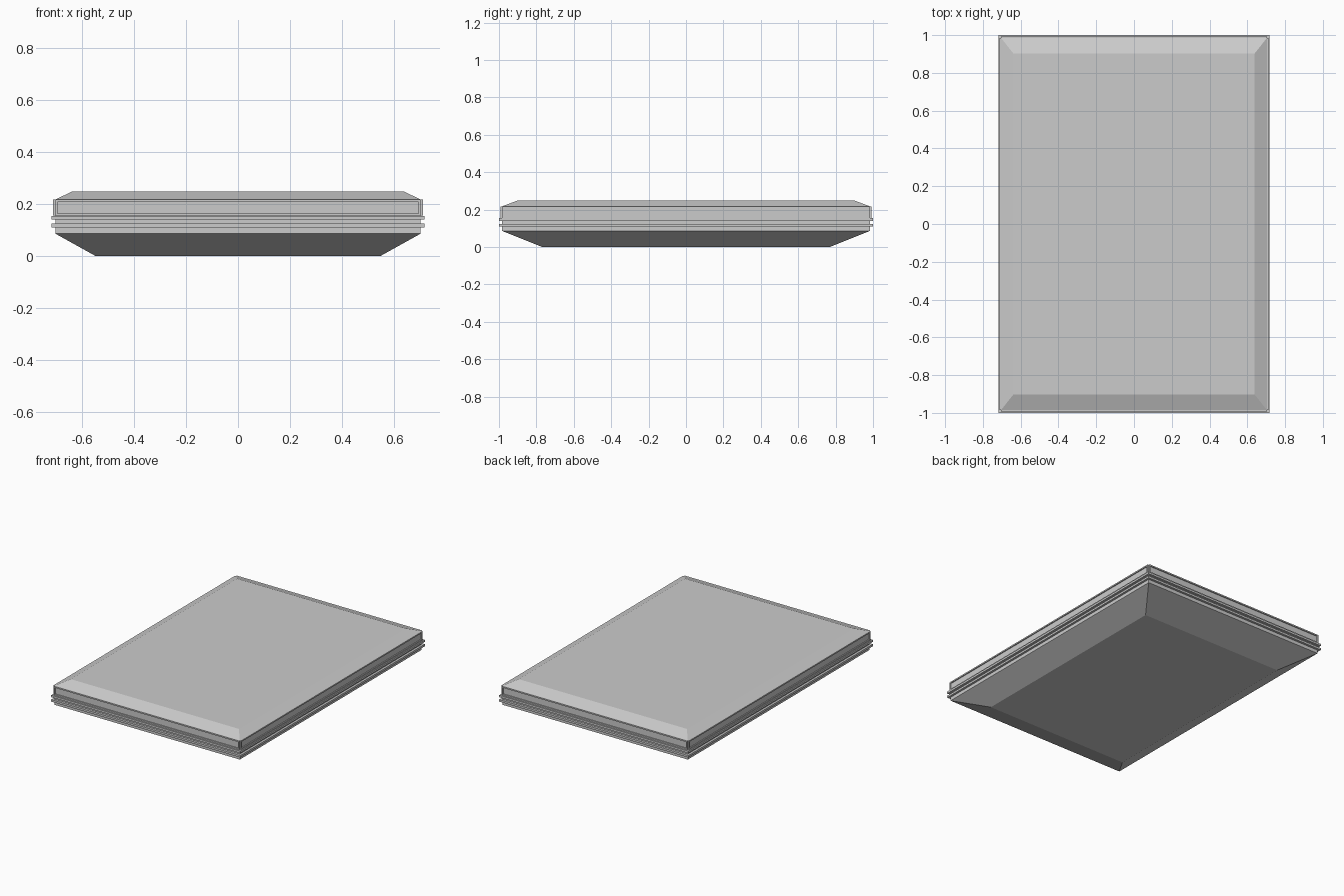
import bpy, bmesh

if "Cube" in bpy.data.objects:
    bpy.data.objects.remove(bpy.data.objects["Cube"])

HX, HY = 0.703, 0.984   # half size of the core slab


def make_object(name, bm):
    bmesh.ops.recalc_face_normals(bm, faces=bm.faces)
    mesh = bpy.data.meshes.new(name)
    bm.to_mesh(mesh)
    bm.free()
    obj = bpy.data.objects.new(name, mesh)
    bpy.context.collection.objects.link(obj)
    return obj


def rect_loft(name, sections):
    """Stack of rectangles (half x, half y, z) joined into a closed solid."""
    bm = bmesh.new()
    rings = [[bm.verts.new((sx * hx, sy * hy, z))
              for sx, sy in ((-1, -1), (1, -1), (1, 1), (-1, 1))]
             for hx, hy, z in sections]
    for a, b in zip(rings, rings[1:]):
        for i in range(4):
            j = (i + 1) % 4
            bm.faces.new((a[i], a[j], b[j], b[i]))
    bm.faces.new(rings[0])
    bm.faces.new(rings[-1])
    return make_object(name, bm)


def framed_plate(name, axis, sign):
    """Thin edge plate with a raised border and a recessed centre."""
    bm = bmesh.new()
    bmesh.ops.create_cube(bm, size=1)
    half = (HX, HY)
    depth = 0.009
    for v in bm.verts:
        out = v.co[axis] * sign > 0
        v.co[1 - axis] *= 2 * half[1 - axis]
        v.co[axis] = sign * (half[axis] + (depth if out else -0.01))
        v.co.z = 0.217 if v.co.z > 0 else 0.155
    bm.normal_update()
    outer = [f for f in bm.faces if f.normal[axis] * sign > 0.9]
    bmesh.ops.inset_region(bm, faces=outer, thickness=0.013)
    # push the centre panel inward
    face = max((f for f in bm.faces if abs(f.normal[axis] * sign - 1) < 0.1),
               key=lambda f: f.calc_area())
    rim = bmesh.ops.extrude_discrete_faces(bm, faces=[face])["faces"][0]
    for v in rim.verts:
        v.co[axis] -= sign * 0.007
    return make_object(name, bm)


# Core slab: tapered underside, straight sides, chamfered top
rect_loft("slab_body", [
    (0.548, 0.768, 0.0),
    (HX, HY, 0.086),
    (HX, HY, 0.217),
    (0.638, 0.902, 0.248),
])

# Two trim bands around the edge
for name, z in (("lower_trim", 0.110), ("upper_trim", 0.140)):
    rect_loft(name, [(0.718, 1.0, z), (0.718, 1.0, z + 0.014)])

# Framed plates on the four sides
for name, axis, sign in (("front_plate", 1, -1), ("back_plate", 1, 1),
                         ("left_plate", 0, -1), ("right_plate", 0, 1)):
    framed_plate(name, axis, sign)
